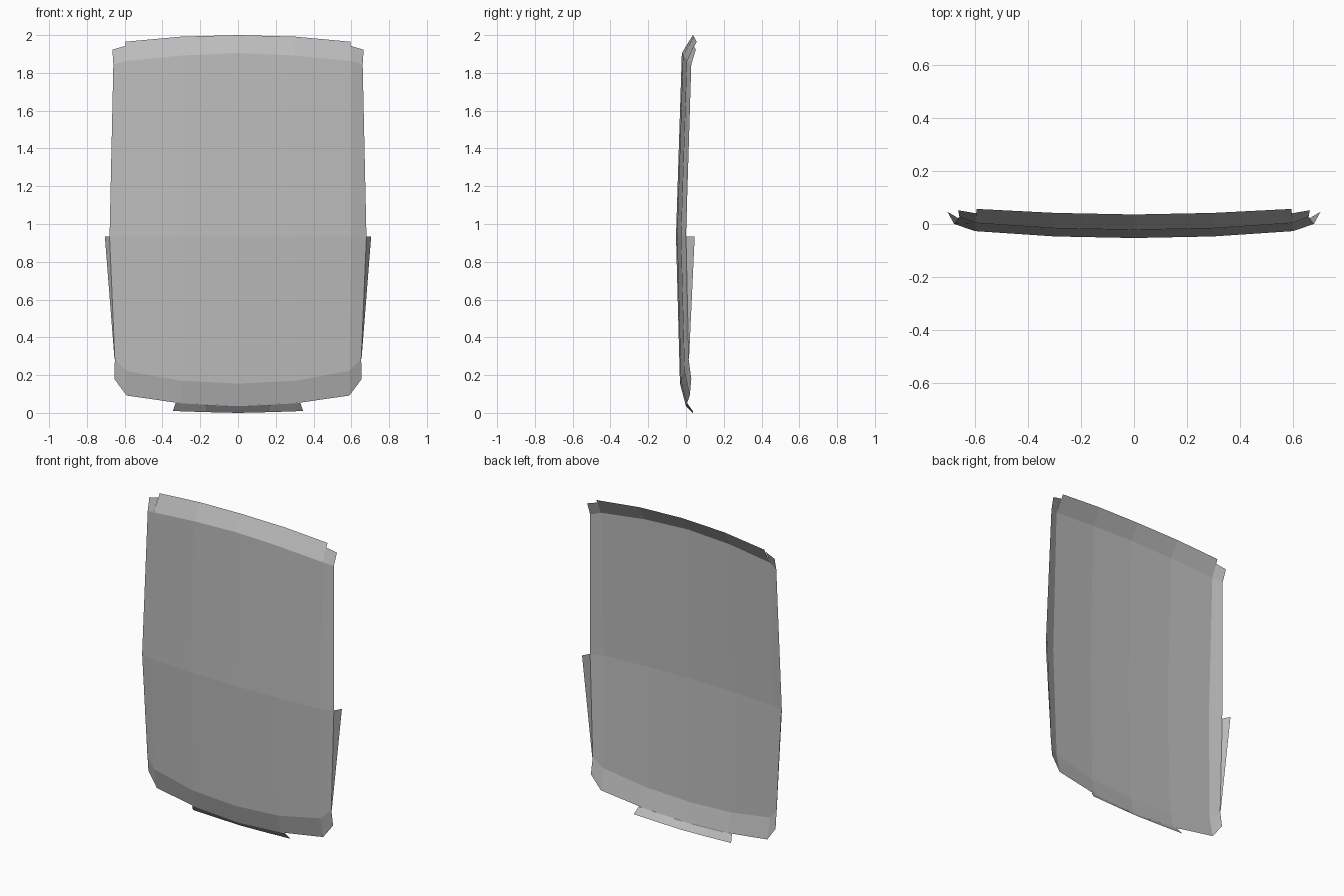
import bpy, bmesh

if "Cube" in bpy.data.objects:
    bpy.data.objects.remove(bpy.data.objects["Cube"])

grey = bpy.data.materials.new("neutral grey")
grey.diffuse_color = (0.5, 0.5, 0.5, 1)
grey.use_nodes = True
grey.node_tree.nodes["Principled BSDF"].inputs["Base Color"].default_value = grey.diffuse_color


def sheet(name, rows, mirror=False):
    """Skin rows of points (listed bottom to top, left to right) with quads facing the front."""
    bm = bmesh.new()
    sides = (1, -1) if mirror else (1,)
    for s in sides:
        grid = [[bm.verts.new((s * x, y, z)) for x, y, z in row] for row in rows]
        for lo, hi in zip(grid, grid[1:]):
            for i in range(len(lo) - 1):
                f = [lo[i], lo[i + 1], hi[i + 1], hi[i]]
                bm.faces.new(f if s > 0 else f[::-1])
    bmesh.ops.remove_doubles(bm, verts=bm.verts, dist=0.0005)
    me = bpy.data.meshes.new(name)
    bm.to_mesh(me)
    bm.free()
    me.materials.append(grey)
    ob = bpy.data.objects.new(name, me)
    bpy.context.collection.objects.link(ob)
    return ob


def bowed(half):
    """Mirror a half row (centre outwards) into a full row."""
    return [(-x, y, z) for x, y, z in half[:0:-1]] + half


# Half cross-rows of the curved panel, from the bottom edge to the top bend
bottom = [(0, 0.0, 0.035), (0.3, 0.005, 0.05), (0.59, 0.02, 0.092)]
low = [(0, -0.032, 0.155), (0.3, -0.027, 0.17), (0.59, -0.008, 0.222)]
middle = [(0, -0.053, 0.935), (0.3, -0.047, 0.935), (0.6, -0.027, 0.935)]
high = [(0, -0.022, 1.905), (0.3, -0.016, 1.892), (0.6, 0.004, 1.862)]
top = [(0, 0.036, 2.0), (0.3, 0.042, 1.992), (0.595, 0.057, 1.965)]
sheet("main_panel", [bowed(r) for r in (bottom, low, middle, high)])

# Top edge folded back
sheet("top_flange", [bowed(high), bowed(top)])

# Swept-back side strips with corner flaps
sheet("side_strips", [
    [bottom[-1], (0.655, 0.028, 0.18)],
    [low[-1], (0.652, 0.014, 0.285)],
    [middle[-1], (0.68, 0.0, 0.935)],
    [high[-1], (0.66, 0.028, 1.845)],
    [(0.595, 0.04, 1.943), (0.665, 0.052, 1.923)],
], mirror=True)

# Tapered fins on the lower sides
sheet("side_fins", [
    [(0.652, 0.014, 0.285), (0.654, 0.016, 0.285)],
    [(0.68, 0.0, 0.935), (0.705, 0.046, 0.935)],
], mirror=True)

# Lip turned back under the bottom edge
sheet("bottom_lip", [
    bowed([(0, 0.036, 0.0), (0.17, 0.036, 0.004), (0.345, 0.036, 0.01)]),
    bowed([(0, 0.0, 0.035), (0.17, 0.003, 0.043), (0.33, 0.006, 0.052)]),
])
